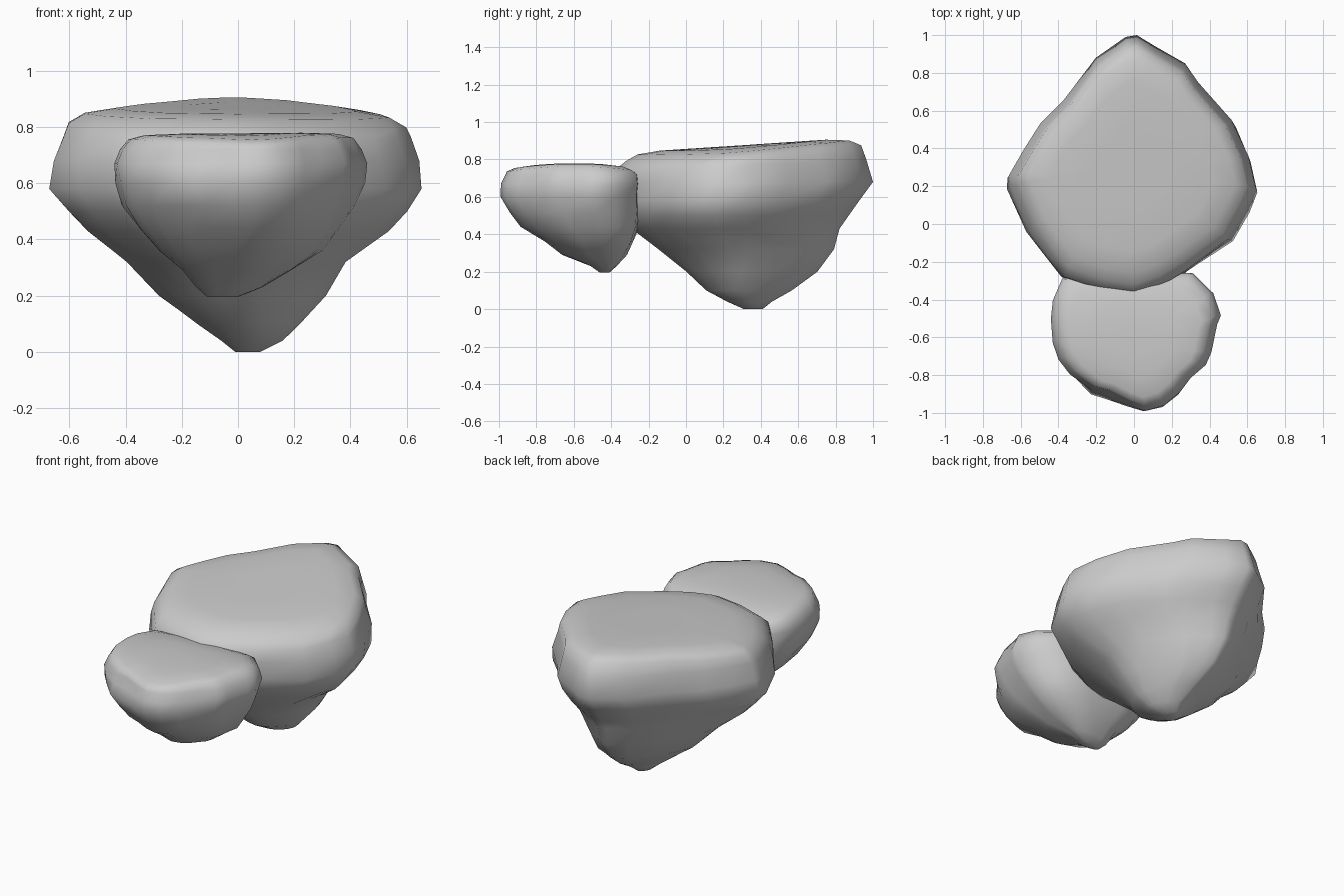
import bpy, bmesh
from mathutils import Vector, noise


def rock(name, outline, levels, cap, cap_rings, tilt_from, tilt, rounding):
    """Loft one plan outline through bounding boxes (z, x0, x1, y0, y1), then close with a gently domed cap."""
    xs, ys = zip(*outline)
    x0, x1, y0, y1 = min(xs), max(xs), min(ys), max(ys)
    unit = [Vector(((x - x0) / (x1 - x0), (y - y0) / (y1 - y0))) for x, y in outline]
    centre = Vector((0.5, 0.5))
    z_low, z_wide = levels[0][0], levels[-2][0]
    rings = []
    for z, a, b, c, d in levels:
        # lower sections are rounder than the plan outline
        k = rounding * max(0, 1 - (z - z_low) / (z_wide - z_low))
        ring = []
        for p in unit:
            q = p.lerp(centre + 0.5 * (p - centre).normalized(), k)
            x, y = a + q.x * (b - a), c + q.y * (d - c)
            lift = tilt * (y - (c + d) / 2) if z >= tilt_from else 0
            ring.append(Vector((x, y, z + lift)))
        rings.append(ring)
    # top cap
    mid = Vector((sum(xs) / len(xs), sum(ys) / len(ys), 0))
    for s, drop in cap_rings:
        ring = []
        for x, y in outline:
            px, py = mid.x + s * (x - mid.x), mid.y + s * (y - mid.y)
            ring.append(Vector((px, py, cap(px, py) - drop)))
        rings.append(ring)
    # weathered dents, leaving the base and the flat top alone
    for ring in rings[2:len(levels) - 2]:
        for p in ring:
            out = Vector((p.x - mid.x, p.y - mid.y, 0)).normalized()
            p += out * 0.025 * noise.noise(p * 5.0)
    bm = bmesh.new()
    loops = [[bm.verts.new(p) for p in ring] for ring in rings]
    n = len(outline)
    for lo, hi in zip(loops, loops[1:]):
        for i in range(n):
            j = (i + 1) % n
            bm.faces.new((lo[i], lo[j], hi[j], hi[i]))
    bm.faces.new(loops[0][::-1])
    bm.faces.new(loops[-1])
    bmesh.ops.recalc_face_normals(bm, faces=bm.faces)
    for f in bm.faces:
        f.smooth = True
    me = bpy.data.meshes.new(name)
    bm.to_mesh(me)
    bm.free()
    ob = bpy.data.objects.new(name, me)
    bpy.context.collection.objects.link(ob)
    return ob


# large boulder: diamond plan, keel-like underside
rock("large_boulder",
     [(0.02, 1.0), (-0.04, 0.99), (-0.2, 0.88), (-0.37, 0.66), (-0.5, 0.53),
      (-0.59, 0.39), (-0.66, 0.27), (-0.66, 0.21), (-0.57, -0.03), (-0.47, -0.17),
      (-0.38, -0.28), (-0.18, -0.35), (0, -0.38), (0.15, -0.33), (0.3, -0.24),
      (0.52, -0.08), (0.61, 0.08), (0.66, 0.19), (0.62, 0.36), (0.53, 0.55),
      (0.35, 0.75), (0.28, 0.85), (0.12, 0.94)],
     [(0.0, -0.01, 0.08, 0.31, 0.41), (0.04, -0.06, 0.16, 0.22, 0.46),
      (0.1, -0.14, 0.22, 0.11, 0.56), (0.2, -0.27, 0.30, 0.0, 0.71),
      (0.32, -0.39, 0.40, -0.14, 0.78), (0.43, -0.53, 0.53, -0.29, 0.825),
      (0.5, -0.59, 0.60, -0.34, 0.87), (0.58, -0.66, 0.66, -0.37, 0.93),
      (0.68, -0.655, 0.645, -0.38, 1.0), (0.77, -0.62, 0.615, -0.38, 0.965)],
     lambda x, y: 0.856 + 0.066 * y - 0.06 * x * x - 0.012 * x,
     [(0.91, 0.042), (0.82, 0.012), (0.65, 0), (0.3, 0)], 0.7, 0.04, 0.5)

# small boulder: leans against the front of the large one
rock("small_boulder",
     [(-0.38, -0.28), (-0.43, -0.4), (-0.44, -0.5), (-0.43, -0.63), (-0.40, -0.72),
      (-0.34, -0.8), (-0.22, -0.89), (-0.14, -0.91), (-0.02, -0.97), (0.06, -1.0),
      (0.16, -0.97), (0.24, -0.9), (0.3, -0.82), (0.38, -0.75), (0.41, -0.68),
      (0.44, -0.53), (0.46, -0.48), (0.42, -0.36), (0.31, -0.25), (0.1, -0.24),
      (-0.2, -0.24)],
     [(0.195, -0.11, 0.0, -0.46, -0.41), (0.23, -0.15, 0.09, -0.51, -0.37),
      (0.29, -0.21, 0.20, -0.66, -0.32), (0.36, -0.29, 0.31, -0.76, -0.28),
      (0.44, -0.35, 0.37, -0.88, -0.255), (0.52, -0.40, 0.415, -0.95, -0.25),
      (0.6, -0.43, 0.44, -0.995, -0.25), (0.67, -0.44, 0.46, -0.99, -0.25),
      (0.72, -0.42, 0.44, -0.965, -0.255)],
     lambda x, y: 0.778 - 0.2 * (y + 0.6) ** 2 + 0.008 * x,
     [(0.89, 0.018), (0.77, 0.004), (0.5, 0), (0.25, 0)], 2.0, 0.0, 0.4)
